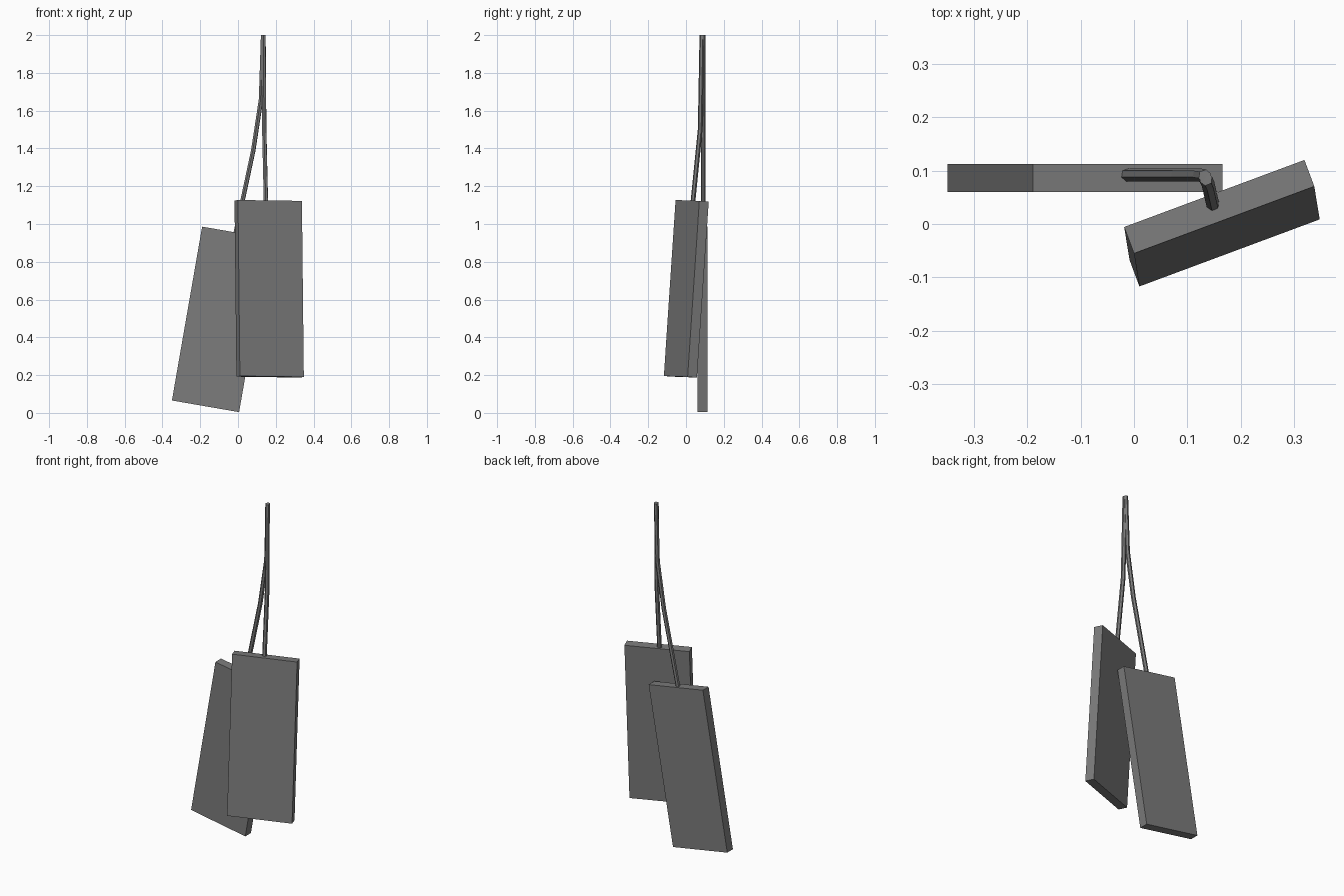
import bpy

cube = bpy.data.objects.get("Cube")
if cube:
    bpy.data.objects.remove(cube, do_unlink=True)

# One flat grey for everything
grey = bpy.data.materials.new("dark_grey")
grey.use_nodes = True
colour = (0.2, 0.2, 0.2, 1)
grey.diffuse_color = colour
grey.node_tree.nodes["Principled BSDF"].inputs["Base Color"].default_value = colour


def plate(name, centre, rotation):
    """Rectangular tag, tilted in space."""
    bpy.ops.mesh.primitive_cube_add(size=1, location=centre, rotation=rotation)
    obj = bpy.context.object
    obj.name = name
    obj.scale = (0.361, 0.053, 0.934)
    bpy.ops.object.transform_apply(location=False, rotation=False, scale=True)
    obj.data.materials.append(grey)


def cord(name, points):
    """Faceted cord swept along a few points."""
    curve = bpy.data.curves.new(name, "CURVE")
    curve.dimensions = "3D"
    curve.bevel_depth = 0.0125
    curve.bevel_resolution = 1
    curve.use_fill_caps = True
    spline = curve.splines.new("POLY")
    spline.points.add(len(points) - 1)
    for target, point in zip(spline.points, points):
        target.co = (*point, 1)
    spline.use_smooth = False
    curve.materials.append(grey)
    obj = bpy.data.objects.new(name, curve)
    bpy.context.collection.objects.link(obj)


# Two hanging tags
plate("back_tag", (-0.092, 0.0865, 0.495), (0, 0.172, 0))
plate("front_tag", (0.165, 0.0015, 0.657), (-0.066, 0.013, 0.356))

# Cord halves meeting at the top
cord("back_cord", [(0.133, 0.09, 2.0), (0.122, 0.092, 1.66),
                   (0.081, 0.092, 1.39), (-0.015, 0.092, 0.94)])
cord("front_cord", [(0.135, 0.084, 2.0), (0.139, 0.075, 1.5),
                    (0.148, 0.036, 1.11)])
